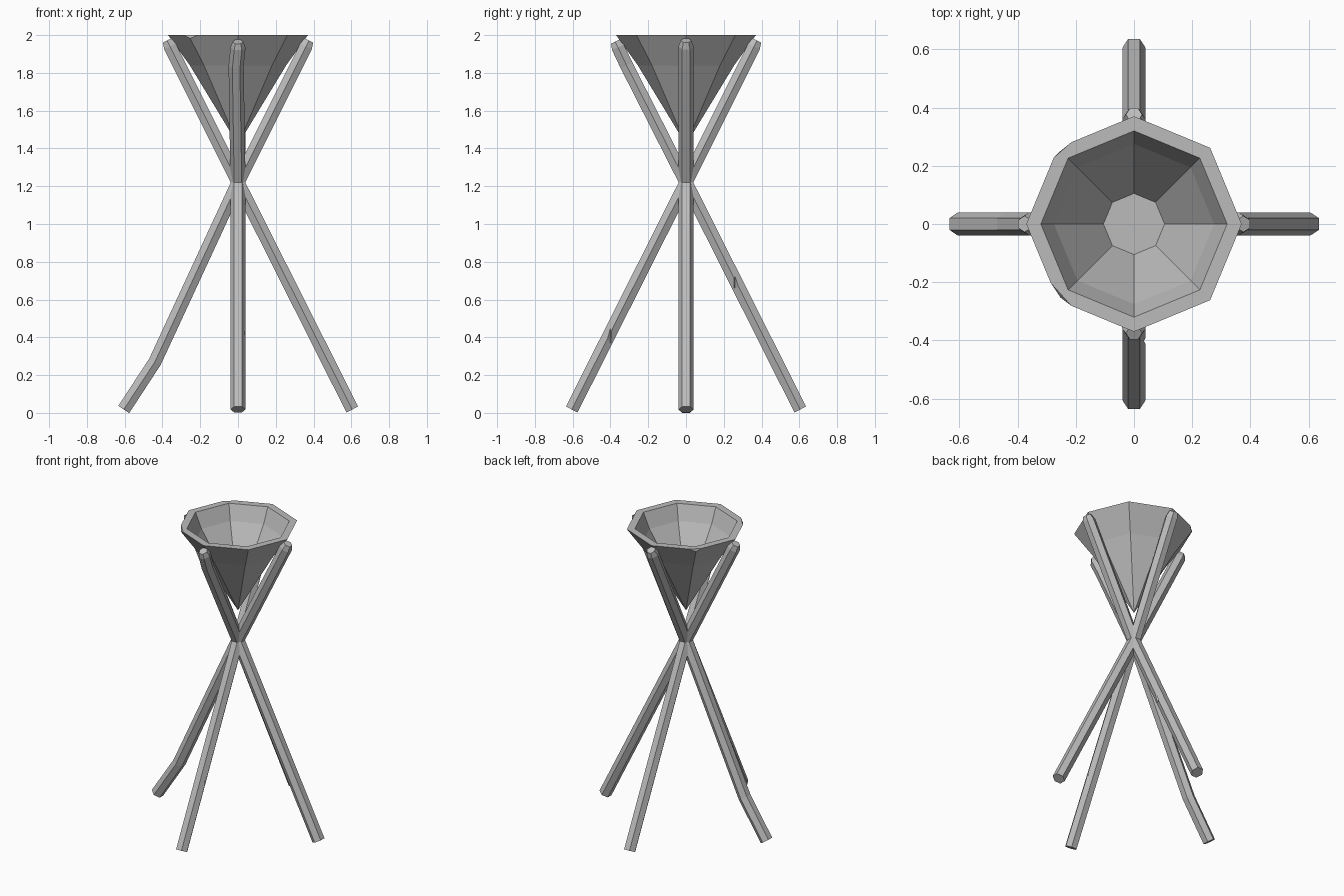
import bpy, bmesh
from math import cos, sin, pi, radians
from mathutils import Vector

cube = bpy.data.objects.get("Cube")
if cube:
    bpy.data.objects.remove(cube, do_unlink=True)

# One plain grey for everything
GREY = (0.5, 0.5, 0.5, 1)
grey = bpy.data.materials.new("worn grey")
grey.use_nodes = True
grey.diffuse_color = GREY
grey.node_tree.nodes["Principled BSDF"].inputs["Base Color"].default_value = GREY


def add_object(name, bm):
    bmesh.ops.recalc_face_normals(bm, faces=bm.faces[:])
    mesh = bpy.data.meshes.new(name)
    bm.to_mesh(mesh)
    bm.free()
    mesh.materials.append(grey)
    obj = bpy.data.objects.new(name, mesh)
    bpy.context.collection.objects.link(obj)
    return obj


def bridge(bm, rings):
    """Join rings of equal length with quads."""
    for low, high in zip(rings, rings[1:]):
        n = len(low)
        for i in range(n):
            j = (i + 1) % n
            bm.faces.new((low[i], low[j], high[j], high[i]))


def notch(obj, location, size):
    """Carve a small wedge-shaped nick out of a part."""
    bm = bmesh.new()
    bmesh.ops.create_cone(bm, cap_ends=True, segments=4, radius1=size[0],
                          radius2=0.001, depth=size[1])
    cutter = add_object("nick_cutter", bm)
    cutter.location = location
    cutter.hide_render = True
    mod = obj.modifiers.new("nick", 'BOOLEAN')
    mod.operation = 'DIFFERENCE'
    mod.solver = 'EXACT'
    mod.object = cutter
    bpy.context.view_layer.update()
    bpy.context.view_layer.objects.active = obj
    bpy.ops.object.modifier_apply(modifier=mod.name)
    bpy.data.objects.remove(cutter, do_unlink=True)


# Bowl: eight-sided pointed cup with a flat inner floor
SIDES = 8
outer_tip = 1.42
profile = [(0.255, 1.84), (0.37, 2.0), (0.32, 2.0), (0.275, 1.9), (0.105, 1.65)]
bm = bmesh.new()
rings = [[bm.verts.new((r * cos(2 * pi * i / SIDES), r * sin(2 * pi * i / SIDES), z))
          for i in range(SIDES)] for r, z in profile]
bridge(bm, rings)
bm.faces.new(rings[-1])
tip = bm.verts.new((0, 0, outer_tip))
for i in range(SIDES):
    bm.faces.new((tip, rings[0][(i + 1) % SIDES], rings[0][i]))

# Chipped corners of the rim
for angle, reach, slope in ((222, 0.348, 0.5), (131, 0.353, 0.1)):
    out = Vector((cos(radians(angle)), sin(radians(angle)), 0))
    cut = bmesh.ops.bisect_plane(
        bm, geom=bm.verts[:] + bm.edges[:] + bm.faces[:],
        plane_co=out * reach + Vector((0, 0, 2)),
        plane_no=out + Vector((0, 0, slope)), clear_outer=True)
    open_edges = [e for e in bm.edges if e.is_boundary]
    bmesh.ops.holes_fill(bm, edges=open_edges, sides=0)
bowl = add_object("bowl", bm)
for angle in (50, 135):
    a = radians(angle)
    notch(bowl, (0.245 * cos(a), 0.245 * sin(a), 1.79), (0.03, 0.03))


# Legs: six-sided poles crossing below the bowl
def leg(name, angle, path, radius=0.04):
    """Path points are (distance out, sideways offset, height, scale)."""
    out = Vector((cos(radians(angle)), sin(radians(angle)), 0))
    side = Vector((-out.y, out.x, 0))
    centres = [out * r + side * s + Vector((0, 0, z)) for r, s, z, _ in path]
    bm = bmesh.new()
    rings = []
    for i, centre in enumerate(centres):
        along = (centres[min(i + 1, len(path) - 1)] - centres[max(i - 1, 0)]).normalized()
        normal = side.cross(along).normalized()
        size = radius * path[i][3]
        rings.append([bm.verts.new(centre + size * (normal * cos(pi / 6 + k * pi / 3)
                                                    + side * sin(pi / 6 + k * pi / 3)))
                      for k in range(6)])
    bridge(bm, rings)
    bm.faces.new(rings[0])
    bm.faces.new(rings[-1])
    return add_object(name, bm)


foot = (0.605, 0, 0.018, 1)
crossing = (0, 0, 1.22, 1)
top = [(-0.36, 0, 1.94, 1), (-0.376, 0, 1.972, 0.7)]
knee = (0.44, 0, 0.27, 1)
bent_top = [(-0.315, 0.01, 1.84, 1), (-0.36, 0, 1.935, 1), (-0.375, 0, 1.965, 0.7)]

left_leg = leg("left_leg", 0, [foot, crossing] + top)
right_leg = leg("right_leg", 180, [foot, knee, crossing] + top)
back_leg = leg("back_leg", 90, [foot, crossing] + bent_top)
front_leg = leg("front_leg", -90, [foot, crossing] + top)

# Nicks along the poles
notch(left_leg, (-0.2, -0.045, 1.57), (0.025, 0.09))
notch(back_leg, (0.045, 0.26, 0.71), (0.025, 0.1))
notch(front_leg, (0.047, -0.4, 0.45), (0.025, 0.16))
